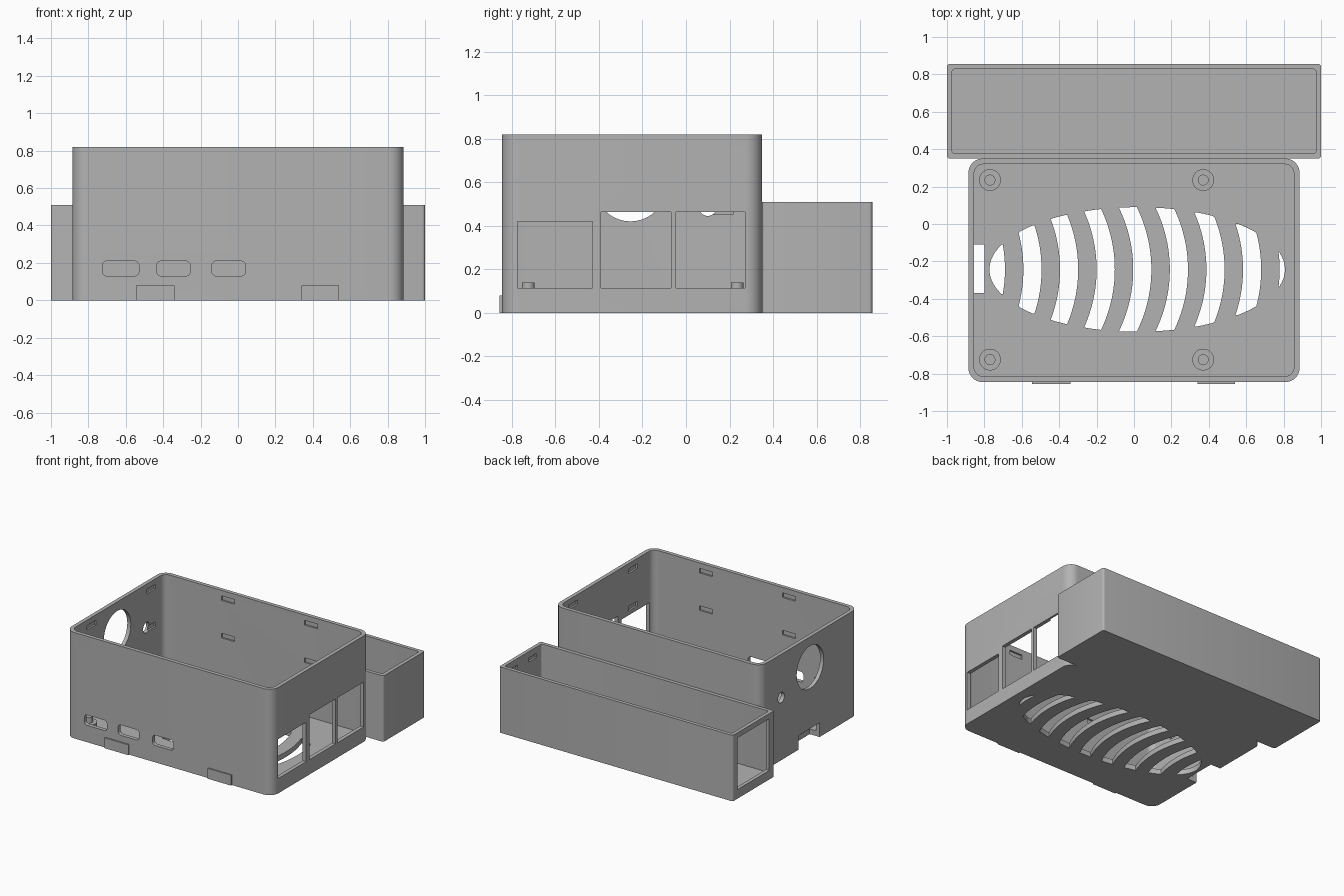
import bpy, bmesh, math

cube = bpy.data.objects.get("Cube")
if cube:
    bpy.data.objects.remove(cube, do_unlink=True)

grey = bpy.data.materials.new("matte_grey")
grey.use_nodes = True
GREY = (0.45, 0.45, 0.45, 1)
grey.diffuse_color = GREY
grey.node_tree.nodes["Principled BSDF"].inputs["Base Color"].default_value = GREY


def rounded(x0, x1, y0, y1, r=0, steps=8):
    """Outline of a rectangle with optional round corners."""
    if r == 0:
        return [(x0, y0), (x1, y0), (x1, y1), (x0, y1)]
    pts = []
    corners = [(x1 - r, y1 - r), (x0 + r, y1 - r), (x0 + r, y0 + r), (x1 - r, y0 + r)]
    for q, (cx, cy) in enumerate(corners):
        for i in range(steps + 1):
            a = (q + i / steps) * math.pi / 2
            pts.append((cx + r * math.cos(a), cy + r * math.sin(a)))
    return pts


def circle(cx, cy, r, n=40):
    return [(cx + r * math.cos(i * math.tau / n), cy + r * math.sin(i * math.tau / n))
            for i in range(n)]


def make(name, prisms):
    """One object from prisms given as (outline, axis, low, high)."""
    bm = bmesh.new()
    for pts, axis, lo, hi in prisms:
        place = {"x": lambda p, d: (d, p[0], p[1]),
                 "y": lambda p, d: (p[0], d, p[1]),
                 "z": lambda p, d: (p[0], p[1], d)}[axis]
        low = [bm.verts.new(place(p, lo)) for p in pts]
        high = [bm.verts.new(place(p, hi)) for p in pts]
        bm.faces.new(low)
        bm.faces.new(high)
        for i in range(len(pts)):
            j = (i + 1) % len(pts)
            bm.faces.new((low[i], low[j], high[j], high[i]))
    bmesh.ops.recalc_face_normals(bm, faces=bm.faces)
    mesh = bpy.data.meshes.new(name)
    bm.to_mesh(mesh)
    bm.free()
    mesh.materials.append(grey)
    ob = bpy.data.objects.new(name, mesh)
    bpy.context.collection.objects.link(ob)
    return ob


def select(ob):
    bpy.ops.object.select_all(action="DESELECT")
    ob.select_set(True)
    bpy.context.view_layer.objects.active = ob


def cut(ob, prisms):
    cutter = make("cutter", prisms)
    cutter.hide_render = True
    mod = ob.modifiers.new("cut", "BOOLEAN")
    mod.operation = "DIFFERENCE"
    mod.solver = "EXACT"
    mod.object = cutter
    select(ob)
    bpy.ops.object.modifier_apply(modifier=mod.name)
    bpy.data.objects.remove(cutter, do_unlink=True)


def smooth(ob):
    select(ob)
    bpy.ops.object.shade_smooth_by_angle(angle=math.radians(30))


# Main case: open-topped tray with round corners
X, Y0, Y1, WALL, FLOOR = 0.885, -0.845, 0.35, 0.03, 0.04
case = make("main_case", [(rounded(-X, X, Y0, Y1, 0.075), "z", 0, 0.82)])
cut(case, [(rounded(-X + WALL, X - WALL, Y0 + WALL, Y1 - WALL, 0.05), "z", FLOOR, 1)])

# Port openings in the front, windows on the right side, holes and card notch opposite
ports = [(rounded(a, b, 0.13, 0.21, 0.025), "y", -0.9, -0.78)
         for a, b in [(-0.725, -0.53), (-0.435, -0.255), (-0.14, 0.04)]]
ports += [(rounded(a, b, 0.115, top), "x", 0.82, 1)
          for a, b, top in [(-0.775, -0.43, 0.42), (-0.39, -0.07, 0.463), (-0.045, 0.27, 0.463)]]
ports += [(circle(-0.255, 0.585, 0.165), "x", -1, -0.8),
          (circle(0.1, 0.485, 0.04), "x", -1, -0.8),
          (rounded(-0.37, -0.11, -0.1, 0.11), "x", -1, -0.8)]
cut(case, ports)

# Curved vent slots bounded by an ellipse
CX, CY, A, B, BEND = 0.017, -0.243, 0.79, 0.333, 0.75
vents = []
for k in range(9):
    right = -0.69 + 0.1957 * k
    left_side, right_side = [], []
    for i in range(1, 100):
        y = B * math.cos(math.pi * i / 100)
        reach = A * math.sqrt(1 - (y / B) ** 2)
        sag = BEND - math.sqrt(BEND ** 2 - y ** 2)
        lo = max(right - 0.097 - sag, CX - reach)
        hi = min(right - sag, CX + reach)
        if hi - lo > 0.002:
            left_side.append((lo, CY + y))
            right_side.append((hi, CY + y))
    vents.append((left_side + right_side[::-1], "z", -0.1, 0.1))
cut(case, vents)

# Shallow clip recesses inside the walls, in two rows
clips = []
DEEP = 0.014
for z in (0.47, 0.76):
    for x in (-0.31, 0.4):
        slot = rounded(x - 0.055, x + 0.055, z - 0.018, z + 0.018)
        clips.append((slot, "y", Y0 + WALL - DEEP, Y0 + 0.06))
        clips.append((slot, "y", Y1 - 0.06, Y1 - WALL + DEEP))
    for y in (-0.57, 0.16):
        slot = rounded(y - 0.055, y + 0.055, z - 0.018, z + 0.018)
        clips.append((slot, "x", -X + WALL - DEEP, -X + 0.06))
        clips.append((slot, "x", X - 0.06, X - WALL + DEEP))
cut(case, clips)
smooth(case)

# Board posts with pins
for i, (x, y) in enumerate([(-0.77, 0.235), (0.37, 0.235), (-0.77, -0.725), (0.37, -0.725)]):
    smooth(make(f"board_post_{i + 1}", [(circle(x, y, 0.058, 32), "z", FLOOR - 0.005, 0.095)]))
    smooth(make(f"board_pin_{i + 1}", [(circle(x, y, 0.029, 24), "z", 0.09, 0.14)]))

# Small tabs at the foot of the front
for name, a, b in [("front_tab_right", -0.545, -0.34), ("front_tab_left", 0.34, 0.54)]:
    make(name, [(rounded(a, b, 0, 0.08), "z", 0, 0.08)] and
         [(rounded(a, b, 0, 0.08), "y", -0.856, Y0 + 0.01)])

# Long rear box: open top, window in one end
rear = make("rear_box", [(rounded(-1, 1, Y1, 0.856, 0.015, 4), "z", 0, 0.51)])
cut(rear, [(rounded(-0.972, 0.972, Y1 + 0.028, 0.828, 0.012, 4), "z", 0.035, 1)])
cut(rear, [(rounded(0.41, 0.80, 0.07, 0.47), "x", -1.1, -0.93)])
cut(rear, [(rounded(y - 0.05, y + 0.05, 0.43, 0.46), "x", 0.93, 0.972 + DEEP)
           for y in (0.49, 0.72)])
smooth(rear)
